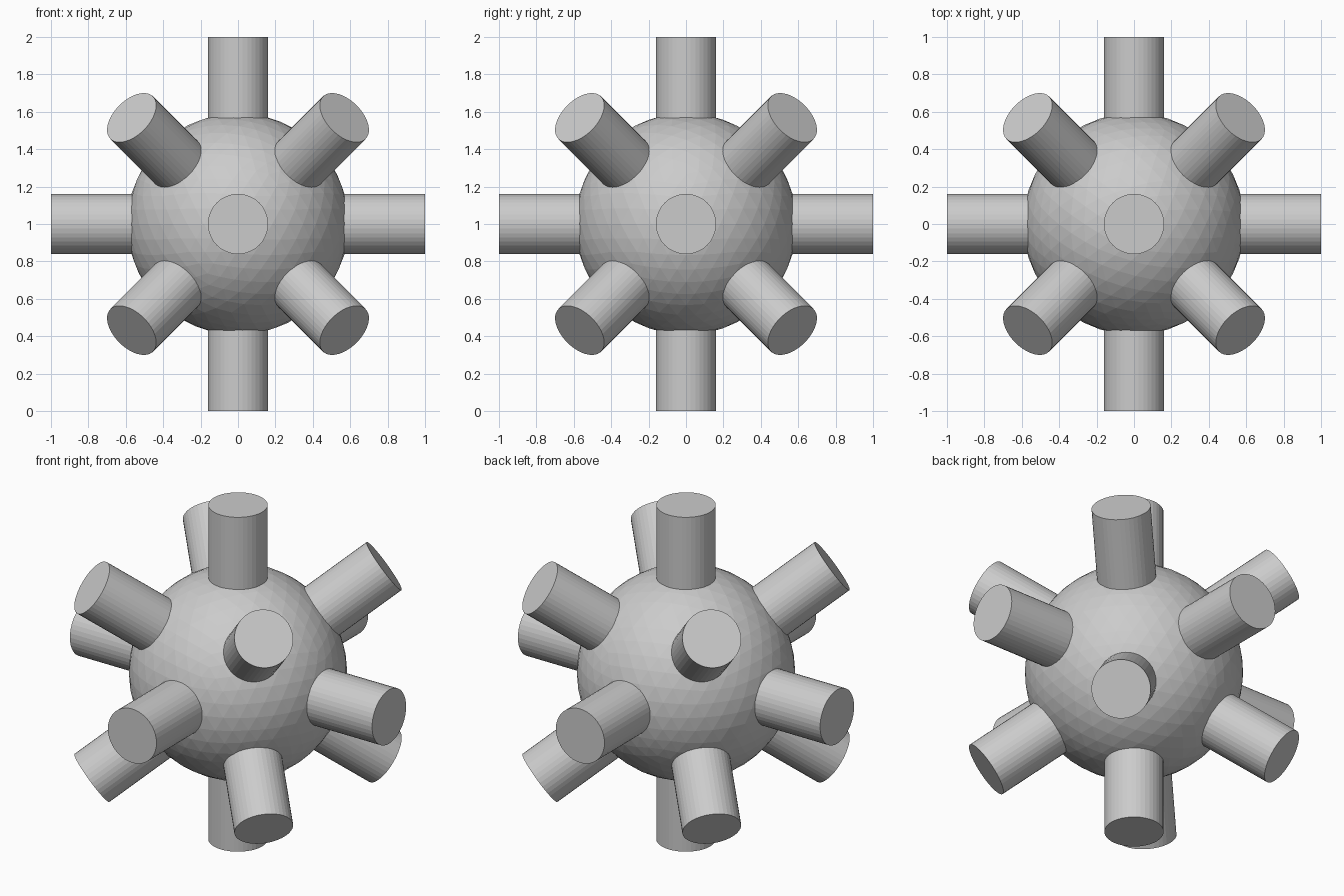
import bpy, bmesh
from itertools import product
from mathutils import Matrix, Vector

if "Cube" in bpy.data.objects:
    bpy.data.objects.remove(bpy.data.objects["Cube"])

CENTRE = Vector((0, 0, 1))
BALL_R, PEG_R, PEG_START = 0.592, 0.161, 0.48


def make_object(name, bm):
    mesh = bpy.data.meshes.new(name)
    bm.to_mesh(mesh)
    bm.free()
    obj = bpy.data.objects.new(name, mesh)
    bpy.context.collection.objects.link(obj)
    obj.location = CENTRE
    return obj


def add_peg(bm, direction, reach):
    d = Vector(direction).normalized()
    rot = d.to_track_quat('Z', 'Y').to_matrix().to_4x4()
    place = Matrix.Translation(d * (PEG_START + reach) / 2) @ rot
    bmesh.ops.create_cone(bm, cap_ends=True, segments=40, radius1=PEG_R,
                          radius2=PEG_R, depth=reach - PEG_START, matrix=place)


# Faceted central ball
bm = bmesh.new()
bmesh.ops.create_icosphere(bm, subdivisions=4, radius=BALL_R)
ball = make_object("spiked_ball", bm)

# Pegs: six along the axes, eight towards the cube corners
bm = bmesh.new()
for axis in range(3):
    for sign in (-1, 1):
        direction = [0, 0, 0]
        direction[axis] = sign
        add_peg(bm, direction, 1.0)
for corner in product((-1, 1), repeat=3):
    add_peg(bm, corner, 0.985)
pegs = make_object("peg_union_helper", bm)
pegs.hide_render = True
pegs.hide_set(True)

# Fuse ball and pegs into one solid
union = ball.modifiers.new("fuse_pegs", 'BOOLEAN')
union.operation = 'UNION'
union.solver = 'EXACT'
union.object = pegs
